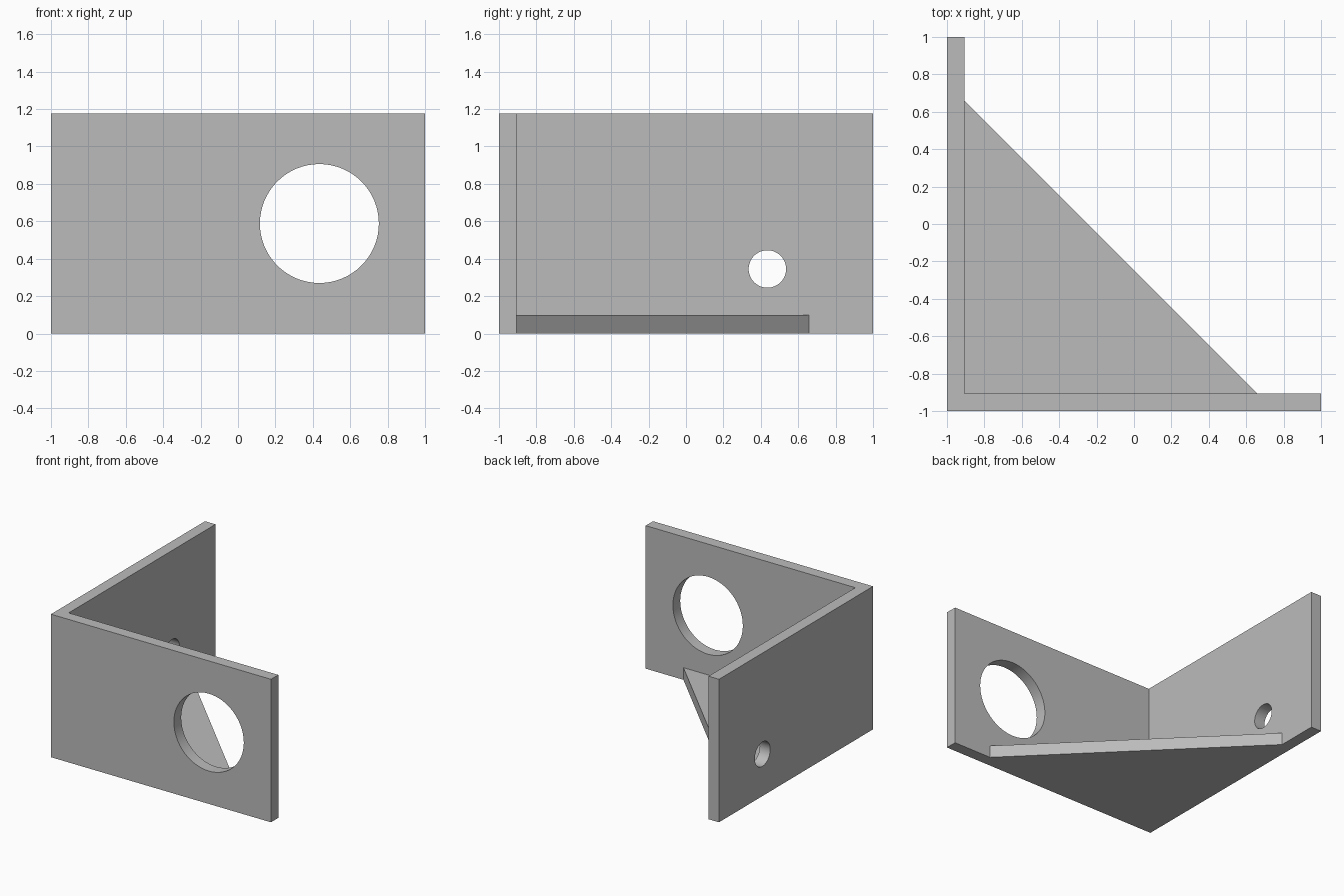
import bpy
import bmesh
import math
from mathutils import Matrix

cube = bpy.data.objects.get("Cube")
if cube:
    bpy.data.objects.remove(cube, do_unlink=True)

HEIGHT = 1.175
INNER = -0.905      # inside face of both walls
REACH = 0.657       # where the floor web ends along each wall
WEB = 0.1           # floor web thickness

grey = bpy.data.materials.new("light_grey")
grey.use_nodes = True
colour = (0.5, 0.5, 0.5, 1)
grey.diffuse_color = colour
grey.node_tree.nodes["Principled BSDF"].inputs["Base Color"].default_value = colour


def make_object(name, bm):
    bmesh.ops.recalc_face_normals(bm, faces=bm.faces)
    mesh = bpy.data.meshes.new(name)
    bm.to_mesh(mesh)
    bm.free()
    mesh.materials.append(grey)
    obj = bpy.data.objects.new(name, mesh)
    bpy.context.collection.objects.link(obj)
    return obj


def prism(name, outline, height):
    bm = bmesh.new()
    face = bm.faces.new([bm.verts.new((x, y, 0)) for x, y in outline])
    grown = bmesh.ops.extrude_face_region(bm, geom=[face])["geom"]
    verts = [v for v in grown if isinstance(v, bmesh.types.BMVert)]
    bmesh.ops.translate(bm, vec=(0, 0, height), verts=verts)
    return make_object(name, bm)


def drill(name, centre, radius, axis):
    bm = bmesh.new()
    turn = Matrix.Translation(centre) @ Matrix.Rotation(math.pi / 2, 4, axis)
    bmesh.ops.create_cone(bm, cap_ends=True, segments=64, radius1=radius,
                          radius2=radius, depth=0.4, matrix=turn)
    return make_object(name, bm)


def combine(target, tool, operation):
    tool.hide_render = True
    mod = target.modifiers.new(tool.name, 'BOOLEAN')
    mod.object, mod.operation, mod.solver = tool, operation, 'EXACT'
    bpy.context.view_layer.objects.active = target
    bpy.ops.object.modifier_apply(modifier=mod.name)
    bpy.data.objects.remove(tool, do_unlink=True)


# Two upright walls meeting at a corner
bracket = prism("corner_bracket", [(-1, -1), (1, -1), (1, INNER), (INNER, INNER),
                                   (INNER, 1), (-1, 1)], HEIGHT)

# Triangular floor web, sunk into the walls so it fuses with them
SINK = -0.95
floor_web = prism("floor_web", [(SINK, SINK), (REACH, SINK), (REACH, INNER),
                                (INNER, REACH), (SINK, REACH)], WEB)
combine(bracket, floor_web, 'UNION')

# Large hole in the front wall, small hole in the side wall
combine(bracket, drill("large_hole", (0.435, -0.95, 0.588), 0.318, 'X'), 'DIFFERENCE')
combine(bracket, drill("small_hole", (-0.95, 0.435, 0.345), 0.1, 'Y'), 'DIFFERENCE')

# Smooth hole walls, crisp edges elsewhere
bpy.ops.object.select_all(action='DESELECT')
bracket.select_set(True)
bpy.context.view_layer.objects.active = bracket
bpy.ops.object.shade_smooth_by_angle(angle=math.radians(30))
